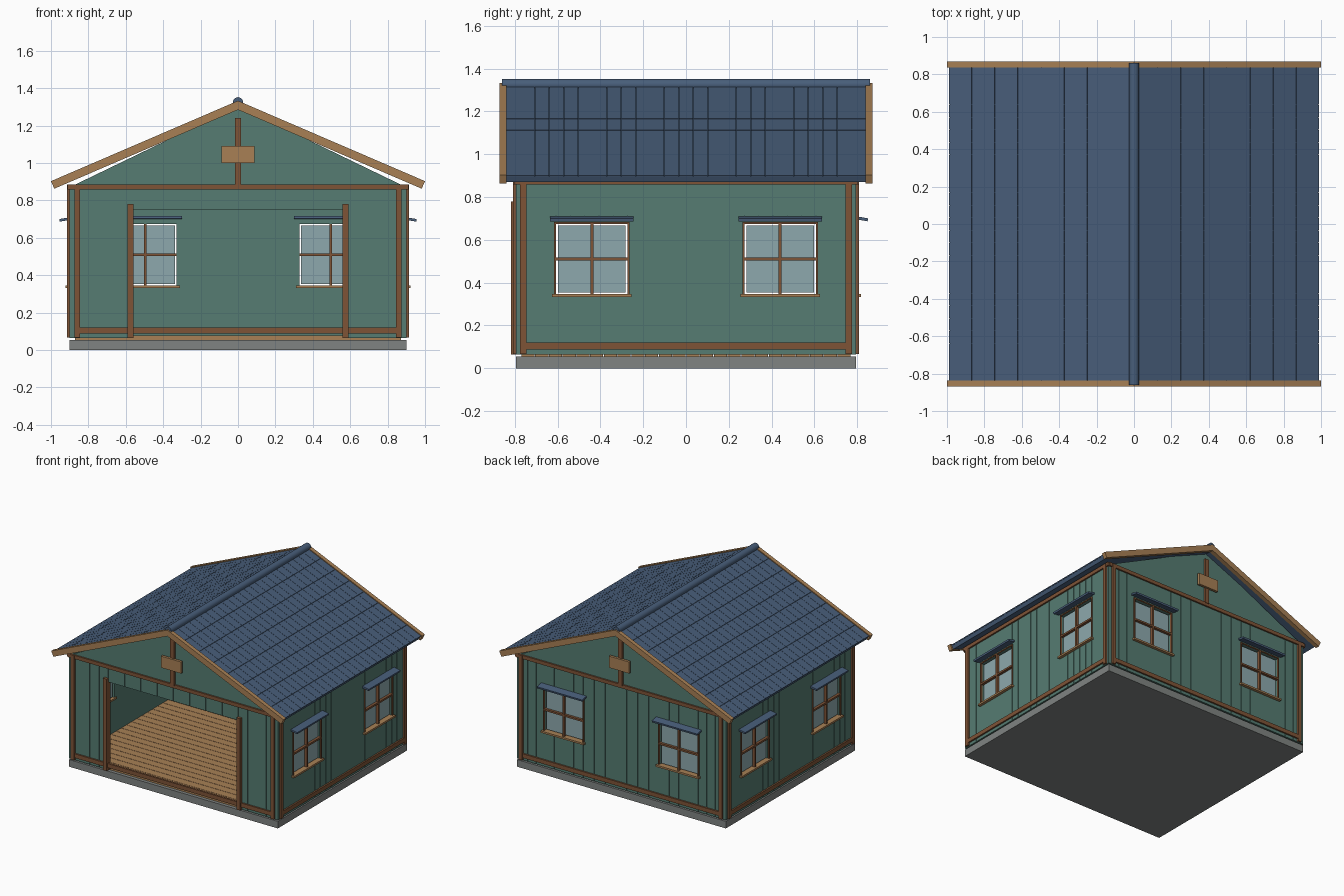
import bpy, bmesh, math
from mathutils import Matrix, Vector

if "Cube" in bpy.data.objects:
    bpy.data.objects.remove(bpy.data.objects["Cube"])


def material(name, rgb):
    m = bpy.data.materials.new(name)
    m.diffuse_color = (*rgb, 1)
    m.use_nodes = True
    m.node_tree.nodes["Principled BSDF"].inputs["Base Color"].default_value = m.diffuse_color
    return m


GREEN = material("green boards", (0.092, 0.202, 0.168))
BLUE = material("blue roofing", (0.065, 0.112, 0.195))
BROWN = material("brown trim", (0.209, 0.087, 0.037))
TAN = material("tan wood", (0.392, 0.216, 0.091))
GREY = material("grey concrete", (0.216, 0.230, 0.223))
GLASS = material("pale glass", (0.270, 0.397, 0.418))


def add_box(bm, b, mat):
    x0, x1, y0, y1, z0, z1 = b
    m = (mat @ Matrix.Translation(((x0 + x1) / 2, (y0 + y1) / 2, (z0 + z1) / 2))
         @ Matrix.Diagonal((x1 - x0, y1 - y0, z1 - z0, 1)))
    bmesh.ops.create_cube(bm, size=1, matrix=m)


def finish(name, bm, mat):
    bmesh.ops.recalc_face_normals(bm, faces=bm.faces)
    me = bpy.data.meshes.new(name)
    bm.to_mesh(me)
    bm.free()
    me.materials.append(mat)
    ob = bpy.data.objects.new(name, me)
    bpy.context.collection.objects.link(ob)
    return ob


def boxes(name, mat, items, matrix=Matrix()):
    bm = bmesh.new()
    for b in items:
        add_box(bm, b, matrix)
    return finish(name, bm, mat)


def prism(name, mat, profile, y0, y1):
    bm = bmesh.new()
    f = bm.faces.new([bm.verts.new((x, y0, z)) for x, z in profile])
    r = bmesh.ops.extrude_face_region(bm, geom=[f])
    vs = [g for g in r["geom"] if isinstance(g, bmesh.types.BMVert)]
    bmesh.ops.translate(bm, verts=vs, vec=(0, y1 - y0, 0))
    return finish(name, bm, mat)


def span(a, b, n):
    return [a + (b - a) * i / n for i in range(n)]


def facing(side):
    # local frame: x along the wall, -y outward
    return Matrix.Rotation({"front": 0, "right": 90, "back": 180, "left": 270}[side]
                           * math.pi / 180, 4, "Z")


WZ0, WZ1 = 0.065, 0.885
HZ0, HZ1 = 0.345, 0.675
HW = 0.167


def wall(side, out, edges, holes):
    """Backing wall plus thin vertical boards, leaving the holes open."""
    back, boards = [], []
    for a, b in zip(edges, edges[1:]):
        c, runs = (a + b) / 2, [(WZ0, WZ1)]
        for h0, h1, z0, z1 in holes:
            if h0 < c < h1:
                runs = [(p, q) for p, q in ((WZ0, z0), (z1, WZ1)) if q - p > 0.001]
        for p, q in runs:
            back.append((a, b, -out + 0.005, -out + 0.025, p, q))
            boards.append((a + 0.0015, b - 0.0015, -out, -out + 0.006, p, q))
    boxes(side + "_wall", GREEN, back, facing(side))
    boxes(side + "_boards", GREEN, boards, facing(side))


def window(side, out, c):
    m, n = facing(side), side + "_window_" + ("a" if c < 0 else "b")
    g, zc = HW - 0.009, (HZ0 + HZ1) / 2
    boxes(n + "_glass", GLASS, [(c - g, c + g, -out + 0.012, -out + 0.018,
                                 HZ0 + 0.008, HZ1 - 0.008)], m)
    f, y0, y1 = 0.009, -out - 0.008, -out + 0.004
    boxes(n + "_frame", BROWN, [
        (c - 0.007, c + 0.007, y0, -out + 0.03, HZ0, HZ1),
        (c - HW, c + HW, y0, -out + 0.03, zc - 0.007, zc + 0.007),
        (c - HW - f, c - HW, y0, y1, HZ0, HZ1),
        (c + HW, c + HW + f, y0, y1, HZ0, HZ1),
        (c - HW - f, c + HW + f, y0, y1, HZ1, HZ1 + f)], m)
    boxes(n + "_sill", TAN, [(c - 0.185, c + 0.185, -out - 0.022, -out + 0.035,
                              0.332, 0.346)], m)
    tilt = (Matrix.Translation((c, -out, 0.703)) @ Matrix.Rotation(math.radians(10), 4, "X"))
    boxes(n + "_awning", BLUE, [(-0.195, 0.195, -0.055, 0.04, -0.007, 0.007)], m @ tilt)


# foundation and plank floor
boxes("foundation", GREY, [(-0.9, 0.9, -0.795, 0.795, 0, 0.055)])
ys = span(-0.77, 0.77, 24) + [0.77]
boxes("floor_planks", TAN, [(-0.872, 0.872, a + 0.0015, b - 0.0015, 0.055, 0.078)
                            for a, b in zip(ys, ys[1:])])

# walls
SIDE, END = 0.9, 0.795
sc, bc = 0.44, 0.495
for s in ("left", "right"):
    e = (span(-0.795, -sc - HW, 3) + span(-sc - HW, -sc + HW, 5) + span(-sc + HW, sc - HW, 8)
         + span(sc - HW, sc + HW, 5) + span(sc + HW, 0.795, 3) + [0.795])
    wall(s, SIDE, e, [(k * sc - HW, k * sc + HW, HZ0, HZ1) for k in (-1, 1)])
    for k in (-1, 1):
        window(s, SIDE, k * sc)
e = (span(-0.88, -bc - HW, 3) + span(-bc - HW, -bc + HW, 4) + span(-bc + HW, bc - HW, 7)
     + span(bc - HW, bc + HW, 4) + span(bc + HW, 0.88, 3) + [0.88])
wall("back", END, e, [(k * bc - HW, k * bc + HW, HZ0, HZ1) for k in (-1, 1)])
for k in (-1, 1):
    window("back", END, k * bc)
e = span(-0.88, -0.56, 4) + span(-0.56, 0.56, 8) + span(0.56, 0.88, 4) + [0.88]
wall("front", END, e, [(-0.56, 0.56, WZ0, 0.75)])

# brown rails and corner posts on every wall
for s, out, half in (("front", END, 0.875), ("back", END, 0.875),
                     ("left", SIDE, 0.775), ("right", SIDE, 0.775)):
    y0, y1 = -out - 0.012, -out + 0.004
    trim = [(-half, half, y0, y1, 0.088, 0.12),
            (-half - 0.025, half + 0.025, y0, y1, 0.858, 0.886)]
    for k in (-1, 1):
        x = k * (half - 0.015)
        trim.append((x - 0.015, x + 0.015, y0 - 0.002, y1, 0.068, 0.884))
    boxes(s + "_trim", BROWN, trim, facing(s))
boxes("door_posts", BROWN, [(k * 0.575 - 0.016, k * 0.575 + 0.016, -0.818, -0.77, 0.065, 0.78)
                            for k in (-1, 1)])

# gables with king post and blank plaque
for s, k in (("front", -1), ("back", 1)):
    prism(s + "_gable", GREEN, [(-0.872, 0.884), (0.872, 0.884), (0, 1.305)],
          k * 0.77, k * 0.795)
    boxes(s + "_king_post", BROWN, [(-0.017, 0.017, -0.81, -0.79, 0.88, 1.24)], facing(s))
    boxes(s + "_plaque", TAN, [(-0.087, 0.087, -0.825, -0.805, 1.0, 1.09)], facing(s))

# roof slopes, shingles and bargeboards
SLOPE = 0.43
ANG = math.atan(SLOPE)
LEN = 0.99 / math.cos(ANG)
ROWS, COLS = 8, 25
for n, k in (("left", -1), ("right", 1)):
    prism(n + "_roof_deck", BLUE, [(0, 1.320), (k * 0.985, 1.320 - 0.985 * SLOPE),
                                   (k * 0.972, 1.288 - 0.972 * SLOPE), (0, 1.288)], -0.84, 0.84)
    tilt = Matrix.Translation((0, 0, 1.320)) @ Matrix.Rotation(k * ANG, 4, "Y")
    tiles = []
    for r in range(ROWS):
        for c in range(COLS):
            u = sorted((k * (r * LEN / ROWS + 0.001), k * ((r + 1) * LEN / ROWS - 0.002)))
            v = -0.84 + c * 1.68 / COLS
            tiles.append((u[0], u[1], v + 0.001, v + 1.68 / COLS - 0.001, -0.002, 0.005))
    boxes(n + "_shingles", BLUE, tiles, tilt)
    for s, d in (("front", -1), ("back", 1)):
        prism(n + "_" + s + "_bargeboard", TAN,
              [(0, 1.333), (k * 1.0, 1.333 - SLOPE),
               (k * 0.982, 1.285 - 0.982 * SLOPE), (0, 1.285)], d * 0.838, d * 0.87)

# round ridge cap
bm = bmesh.new()
bmesh.ops.create_cone(bm, cap_ends=True, segments=16, radius1=0.028, radius2=0.028, depth=1.72,
                      matrix=Matrix.Translation((0, 0, 1.324)) @ Matrix.Rotation(math.pi / 2, 4, "X"))
for f in bm.faces:
    f.smooth = len(f.verts) == 4
finish("ridge_cap", bm, BLUE)
